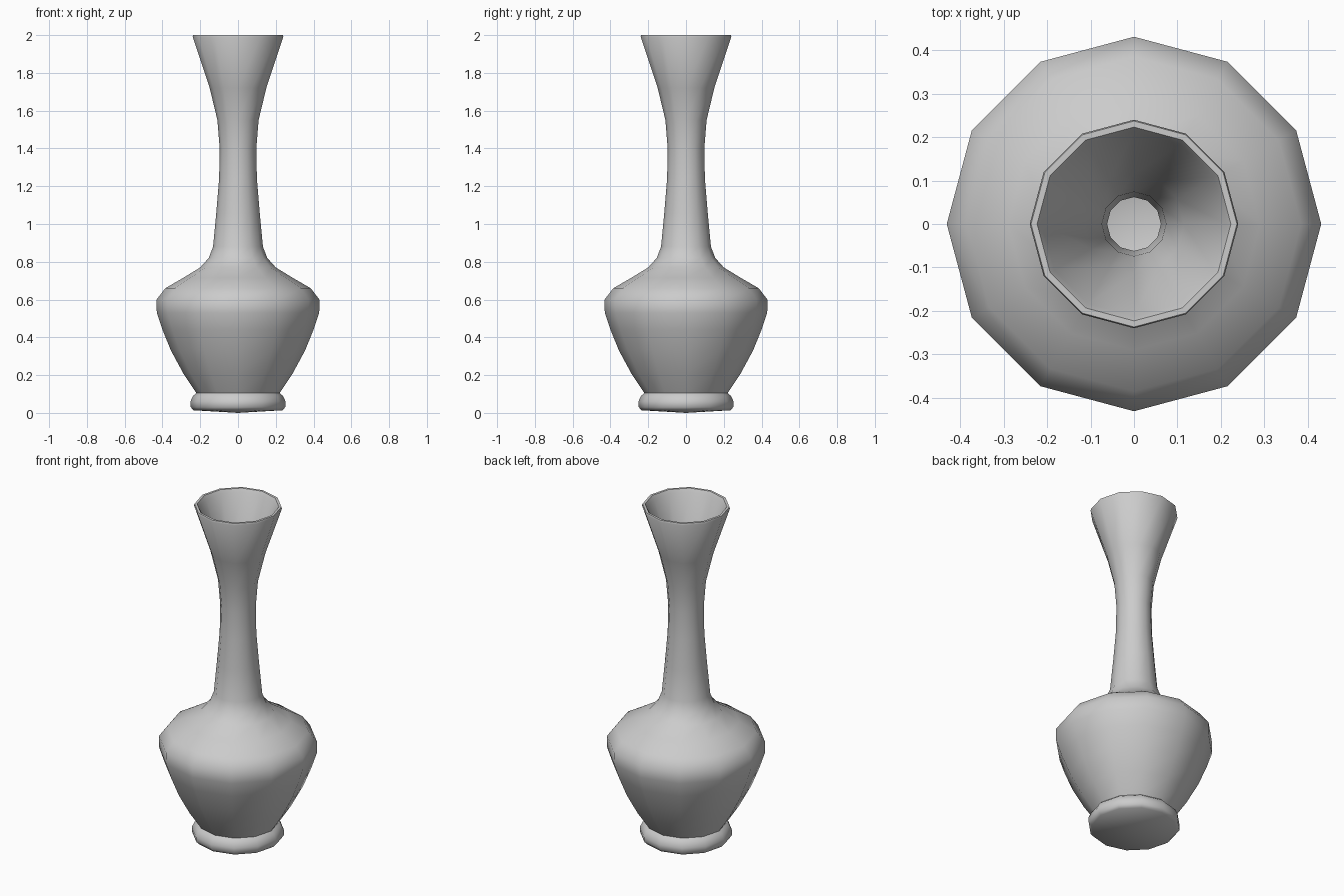
import bpy, bmesh, math

if "Cube" in bpy.data.objects:
    bpy.data.objects.remove(bpy.data.objects["Cube"])

SIDES = 12

# Outer profile from foot to lip, as (radius, height)
outer = [(0.235, 0.014), (0.25, 0.03), (0.252, 0.06), (0.238, 0.09), (0.22, 0.105),
         (0.29, 0.21), (0.355, 0.33), (0.40, 0.44), (0.43, 0.53), (0.431, 0.60),
         (0.385, 0.66), (0.29, 0.715), (0.20, 0.77), (0.155, 0.82), (0.132, 0.88),
         (0.115, 1.06), (0.10, 1.24), (0.097, 1.40), (0.109, 1.55),
         (0.15, 1.72), (0.24, 1.99)]
# Lip, then the inner wall down to the inside floor
inner = [(0.237, 2.0), (0.223, 2.0), (0.212, 1.98), (0.115, 1.72), (0.074, 1.55), (0.062, 1.40),
         (0.065, 1.24), (0.08, 1.06), (0.097, 0.87), (0.125, 0.80), (0.18, 0.74),
         (0.36, 0.63), (0.395, 0.59), (0.395, 0.54), (0.32, 0.34), (0.19, 0.12)]

bm = bmesh.new()


def ring(r, z):
    return [bm.verts.new((r * math.cos(i * math.tau / SIDES),
                          r * math.sin(i * math.tau / SIDES), z)) for i in range(SIDES)]


# Lathe the walls
rings = [ring(r, z) for r, z in outer + inner]
for a, b in zip(rings, rings[1:]):
    for i in range(SIDES):
        j = (i + 1) % SIDES
        bm.faces.new((a[i], a[j], b[j], b[i]))

# Slightly domed underside and inside floor
for loop, z in ((rings[0][::-1], 0.0), (rings[-1], 0.10)):
    centre = bm.verts.new((0, 0, z))
    for i in range(SIDES):
        bm.faces.new((loop[i], loop[(i + 1) % SIDES], centre))

mesh = bpy.data.meshes.new("vase")
bm.to_mesh(mesh)
bm.free()
vase = bpy.data.objects.new("vase", mesh)
bpy.context.collection.objects.link(vase)
bpy.context.view_layer.objects.active = vase
vase.select_set(True)
bpy.ops.object.shade_smooth_by_angle(angle=math.radians(60))
